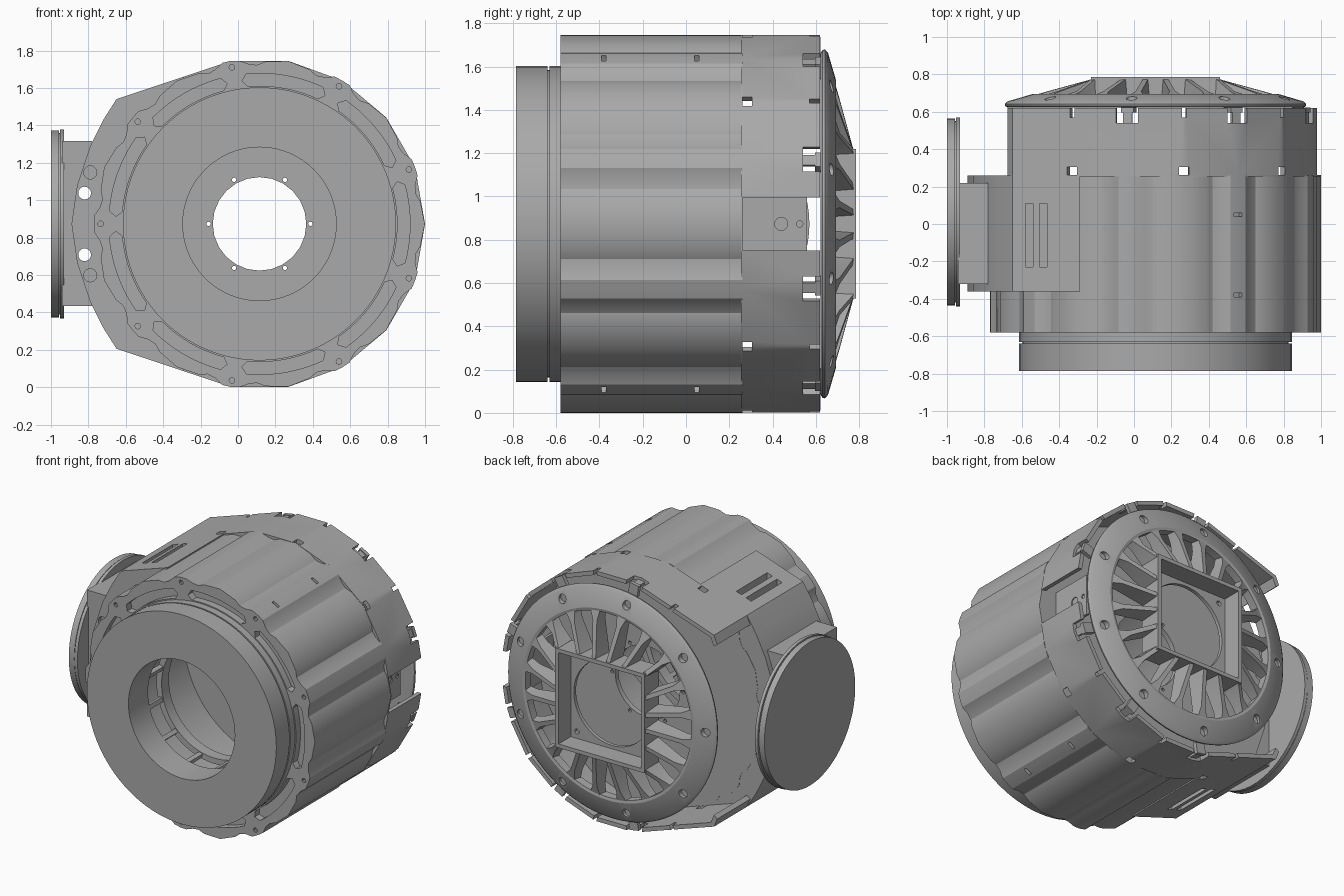
import bpy, bmesh, math
from mathutils import Matrix, Vector

cube = bpy.data.objects.get("Cube")
if cube:
    bpy.data.objects.remove(cube)

CX, CZ = 0.115, 0.873          # main axis, parallel to y
TOP = 1.745
BOSSES = [20 + 40 * k for k in range(9)]
parts = []

grey = bpy.data.materials.new("machined_grey")
grey.use_nodes = True
grey.diffuse_color = (0.4, 0.4, 0.4, 1)
grey.node_tree.nodes["Principled BSDF"].inputs["Base Color"].default_value = (0.4, 0.4, 0.4, 1)


def polar(r, deg):
    a = math.radians(deg)
    return CX + r * math.cos(a), min(max(CZ + r * math.sin(a), 0), TOP)


def circle(r, x=CX, z=CZ, n=64):
    return [(x + r * math.cos(2 * math.pi * i / n), z + r * math.sin(2 * math.pi * i / n)) for i in range(n)]


def prism(bm, pts, y0, y1):
    a = [bm.verts.new((x, y0, z)) for x, z in pts]
    b = [bm.verts.new((x, y1, z)) for x, z in pts]
    bm.faces.new(a)
    bm.faces.new(b[::-1])
    for i in range(len(a)):
        j = (i + 1) % len(a)
        bm.faces.new((a[j], a[i], b[i], b[j]))


def lathe(bm, profile, n=96):
    rings = []
    for i in range(n):
        a = 2 * math.pi * i / n
        rings.append([bm.verts.new((CX + r * math.cos(a), y, CZ + r * math.sin(a))) for r, y in profile])
    m = len(profile)
    for i in range(n):
        p, q = rings[i], rings[(i + 1) % n]
        for k in range(m):
            bm.faces.new((p[k], q[k], q[(k + 1) % m], p[(k + 1) % m]))


def tube(bm, r0, r1, y0, y1):
    lathe(bm, [(r0, y0), (r1, y0), (r1, y1), (r0, y1)])


def box(bm, lo, hi):
    mid = (Vector(lo) + Vector(hi)) / 2
    size = Vector(hi) - Vector(lo)
    bmesh.ops.create_cube(bm, size=1, matrix=Matrix.Translation(mid) @ Matrix.Diagonal((*size, 1)))


def radial_box(bm, deg, r0, r1, y0, y1, width):
    """Box whose length points away from the main axis."""
    turn = Matrix.Translation((CX, 0, CZ)) @ Matrix.Rotation(-math.radians(deg), 4, 'Y')
    place = Matrix.Translation(((r0 + r1) / 2, (y0 + y1) / 2, 0))
    bmesh.ops.create_cube(bm, size=1, matrix=turn @ place @ Matrix.Diagonal((r1 - r0, y1 - y0, width, 1)))


def make(name, build):
    bm = bmesh.new()
    build(bm)
    bmesh.ops.recalc_face_normals(bm, faces=bm.faces)
    mesh = bpy.data.meshes.new(name)
    bm.to_mesh(mesh)
    bm.free()
    mesh.materials.append(grey)
    ob = bpy.data.objects.new(name, mesh)
    bpy.context.collection.objects.link(ob)
    parts.append(ob)
    return ob


def cut(target, build):
    cutter = make("cutter", build)
    parts.remove(cutter)
    cutter.hide_render = True
    mod = target.modifiers.new("cut", 'BOOLEAN')
    mod.operation, mod.solver, mod.object = 'DIFFERENCE', 'EXACT', cutter
    bpy.context.view_layer.objects.active = target
    bpy.ops.object.modifier_apply(modifier=mod.name)
    bpy.data.objects.remove(cutter)


# Fluted main housing with a bulkhead at its rear
FLUTE = [(0, .885), (3, .884), (6, .858), (9, .85), (12, .868), (20, .884)]
offsets = [(-d, r) for d, r in FLUTE[:0:-1]][1:] + FLUTE
outline = [polar(r, b + d) for b in BOSSES for d, r in offsets]
housing = make("fluted_housing", lambda bm: prism(bm, outline, -.58, .26))
cut(housing, lambda bm: prism(bm, circle(.69), -.7, .225))


def bulkhead_holes(bm):
    prism(bm, circle(.25, n=24), .1, .4)
    for k in range(6):
        prism(bm, circle(.012, *polar(.272, 60 * k), n=8), .1, .4)


cut(housing, bulkhead_holes)


def flange_cuts(bm):
    for b in BOSSES:
        prism(bm, circle(.015, *polar(.85, b), n=10), -.7, -.53)
        arc = [polar(.805, b + 20 + d) for d in range(-15, 16, 3)]
        arc += [polar(.77, b + 37)]
        arc += [polar(.738, b + 20 - d) for d in range(-15, 16, 3)]
        arc += [polar(.77, b + 3)]
        prism(bm, arc, -.7, -.53)
    for deg in (60, -60):
        for y in (-.39, .04):
            radial_box(bm, deg, .85, .95, y, y + .02, .05)


cut(housing, flange_cuts)

# Front cover disc with its groove, and the bearing cage inside
make("front_disc", lambda bm: lathe(bm, [
    (.41, -.785), (.73, -.785), (.73, -.64), (.71, -.64), (.71, -.63),
    (.73, -.63), (.73, -.57), (.41, -.57)]))


def cage(bm):
    tube(bm, .41, .45, -.42, -.34)
    for k in range(12):
        radial_box(bm, 30 * k + 15, .415, .445, -.58, -.4, .03)


make("inner_cage", cage)

# Side housing bulging to the right-hand flange
side = [(-.29, 1.66), (-.65, 1.54), (-.72, 1.43), (-.79, 1.29), (-.86, 1.08), (-.89, CZ)]
side += [(x, 2 * CZ - z) for x, z in side[-2::-1]]
lobe = make("side_housing", lambda bm: prism(bm, side, -.36, .258))
cut(lobe, lambda bm: prism(bm, circle(.8), -.6, .5))


def lobe_slots(bm):
    for x in (-.56, -.485):
        for z0, z1 in ((1.52, 1.75), (-.01, .225)):
            box(bm, (x - .02, -.23, z0), (x + .02, .11, z1))
    for s in (-1, 1):
        prism(bm, circle(.035, -.79, CZ + s * .275, n=20), -.5, -.33)


def drill(bm):
    for s in (-1, 1):
        prism(bm, circle(.034, -.82, CZ + s * .165, n=20), -.7, .6)


cut(lobe, lobe_slots)
cut(lobe, drill)
neck = make("flange_neck", lambda bm: box(bm, (-.94, -.32, .435), (-.78, .22, 1.315)))
cut(neck, drill)


def x_disc(bm, r0, r1, x0, x1):
    place = Matrix.Translation(((x0 + x1) / 2, .065, CZ)) @ Matrix.Rotation(math.pi / 2, 4, 'Y')
    bmesh.ops.create_cone(bm, cap_ends=True, segments=72, radius1=r0, radius2=r1, depth=x1 - x0, matrix=place)


def flange(bm):
    x_disc(bm, .5, .5, -1, -.958)
    x_disc(bm, .485, .485, -.96, -.95)
    x_disc(bm, .505, .505, -.952, -.93)


make("side_flange", flange)

# Faceted sheet shroud, open on one side
upper = [polar(.885, d) for d in range(0, 101, 20)] + [(-.29, 1.66), (-.65, 1.54), (-.675, 1.48)]
outer = [(x, 2 * CZ - z) for x, z in upper[:0:-1]] + upper
inner = [(CX + (x - CX) * .967, CZ + (z - CZ) * .967) for x, z in outer]
shroud = make("rear_shroud", lambda bm: prism(bm, outer + inner[::-1], .255, .62))
TABS = (20, 60, 100, -20, -60, -100)


def shroud_cuts(bm):
    for d in TABS:
        radial_box(bm, d, .78, .98, .54, .7, .12)
    for d in (40, 80, 120, -40, -80, -120):
        radial_box(bm, d, .78, .98, .262, .306, .055)
        radial_box(bm, d, .78, .98, .57, .7, .025)
    box(bm, (.7, .262, .75), (1.1, .7, .996))


cut(shroud, shroud_cuts)


def tabs(bm):
    for d in TABS:
        radial_box(bm, d, .845, .865, .5, .61, .05)
        radial_box(bm, d, .79, .87, .595, .622, .07)


make("mounting_tabs", tabs)
panel = make("inset_panel", lambda bm: box(bm, (.84, .25, .73), (.86, .56, 1.016)))


def panel_holes(bm):
    for y, r in ((.44, .03), (.525, .015)):
        bmesh.ops.create_cone(bm, cap_ends=True, segments=16, radius1=r, radius2=r, depth=.014,
                              matrix=Matrix.Translation((.86, y, CZ)) @ Matrix.Rotation(math.pi / 2, 4, 'Y'))


cut(panel, panel_holes)

# Rear grille: rim, spokes, square frame and floor
rim = make("grille_rim", lambda bm: lathe(bm, [
    (.64, .63), (.79, .622), (.803, .63), (.806, .642), (.79, .656), (.66, .694), (.64, .69)]))


def rim_holes(bm):
    for b in BOSSES:
        prism(bm, circle(.03, *polar(.735, b), n=16), .645, .75)
        prism(bm, circle(.014, *polar(.735, b), n=10), .6, .645)


cut(rim, rim_holes)


def spokes(bm):
    for k in range(20):
        a = math.radians(18 * k + 9)
        c, s = math.cos(a), math.sin(a)
        start = .335 / max(abs(c), abs(s))
        rings = []
        for r, y, top_w, low_w in ((start, .775, .014, .024), (.58, .71, .016, .028), (.66, .686, .04, .05)):
            ring = []
            for w, h in ((-top_w, y), (top_w, y), (low_w, .635), (-low_w, .635)):
                ring.append(bm.verts.new((CX + r * c - w * s, h, CZ + r * s + w * c)))
            rings.append(ring)
        for p, q in zip(rings, rings[1:]):
            for i in range(4):
                j = (i + 1) % 4
                bm.faces.new((p[i], p[j], q[j], q[i]))
        bm.faces.new(rings[0])
        bm.faces.new(rings[-1])


make("grille_spokes", spokes)


def square(h):
    return [(CX + h * i, CZ + h * j) for i, j in ((-1, -1), (1, -1), (1, 1), (-1, 1))]


frame = make("square_frame", lambda bm: prism(bm, square(.345), .625, .785))
cut(frame, lambda bm: prism(bm, square(.318), .65, .9))


def floor_holes(bm):
    prism(bm, circle(.295), .5, .75)
    for x, z in square(.27):
        prism(bm, circle(.018, x, z, n=12), .5, .75)


cut(frame, floor_holes)

# Smooth curved surfaces while keeping machined edges crisp
bpy.ops.object.select_all(action='DESELECT')
for ob in parts:
    ob.select_set(True)
bpy.context.view_layer.objects.active = parts[0]
bpy.ops.object.shade_smooth_by_angle(angle=math.radians(25))
